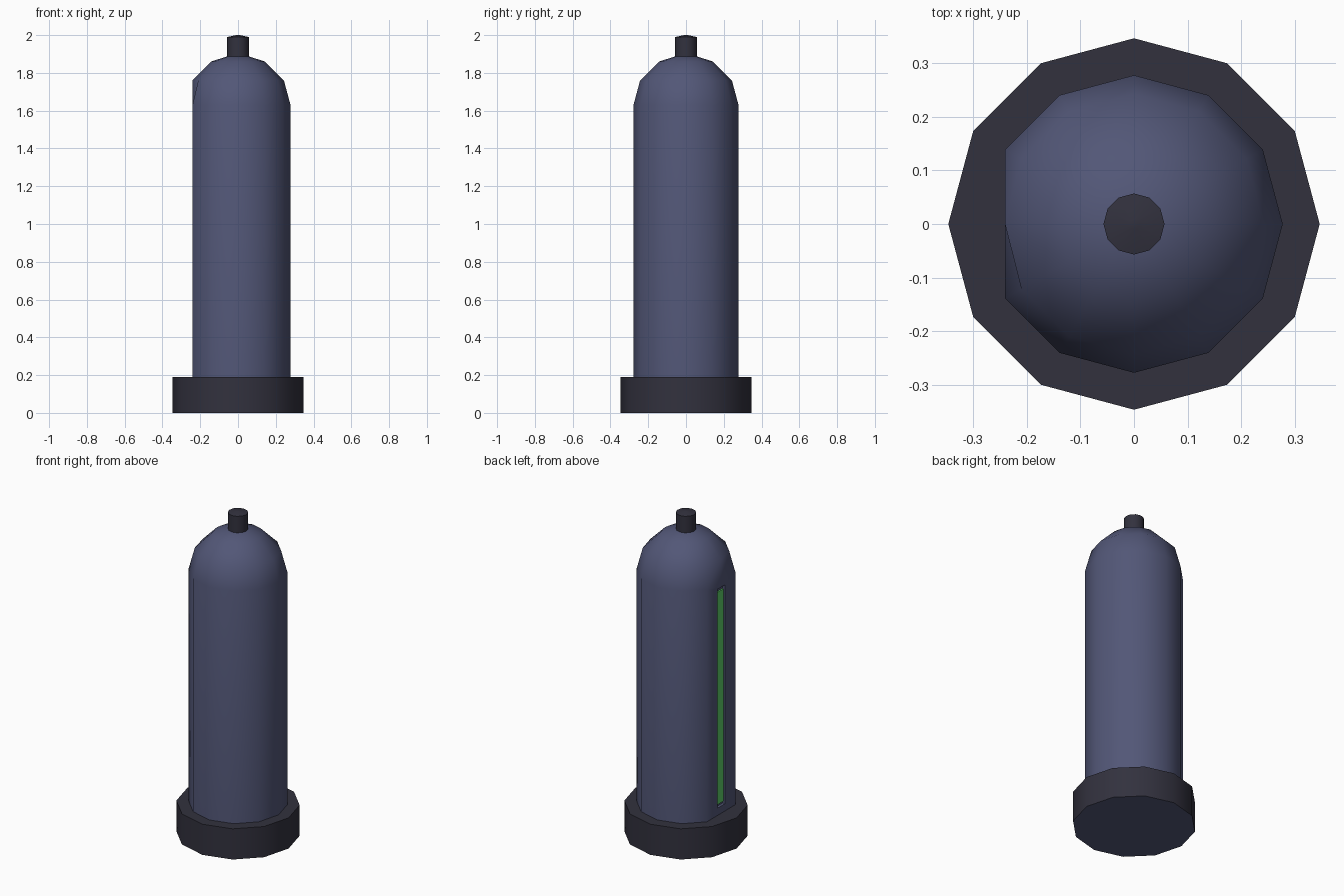
import bpy, bmesh, math

if "Cube" in bpy.data.objects:
    bpy.data.objects.remove(bpy.data.objects["Cube"])


def material(name, rgb):
    m = bpy.data.materials.new(name)
    m.diffuse_color = (*rgb, 1)
    m.use_nodes = True
    m.node_tree.nodes["Principled BSDF"].inputs["Base Color"].default_value = m.diffuse_color
    return m


blue = material("slate blue", (0.085, 0.095, 0.185))
dark = material("charcoal", (0.032, 0.031, 0.048))
green = material("level green", (0.11, 0.60, 0.135))


def lathe(name, profile, mats, min_x=-9, sides=12):
    """Turn (radius, z) points into a closed 12-sided solid, flattened at min_x."""
    bm = bmesh.new()
    rings = []
    for r, z in profile:
        ring = []
        for i in range(sides):
            a = 2 * math.pi * i / sides
            ring.append(bm.verts.new((max(r * math.cos(a), min_x), r * math.sin(a), z)))
        rings.append(ring)
    for lo, hi in zip(rings, rings[1:]):
        for i in range(sides):
            j = (i + 1) % sides
            bm.faces.new((lo[i], lo[j], hi[j], hi[i]))
    bm.faces.new(rings[0][::-1])
    bm.faces.new(rings[-1])
    bm.normal_update()
    me = bpy.data.meshes.new(name)
    bm.to_mesh(me)
    bm.free()
    for m in mats:
        me.materials.append(m)
    ob = bpy.data.objects.new(name, me)
    bpy.context.collection.objects.link(ob)
    return ob


def box(name, lo, hi, mat):
    bpy.ops.mesh.primitive_cube_add(size=1, location=[(a + b) / 2 for a, b in zip(lo, hi)])
    ob = bpy.context.object
    ob.name = name
    ob.scale = [b - a for a, b in zip(lo, hi)]
    ob.data.materials.append(mat)
    return ob


def smooth(ob):
    bpy.ops.object.select_all(action='DESELECT')
    bpy.context.view_layer.objects.active = ob
    ob.select_set(True)
    bpy.ops.object.shade_smooth_by_angle(angle=math.radians(45))


# Domed tank body with a flat on the -x side
flat_x = -0.241
body = lathe("tank_body", [(0.278, 0.1), (0.278, 1.63), (0.243, 1.76),
                           (0.142, 1.86), (0.05, 1.89)], [blue], flat_x)

# Slot for the level window, cut into the flat
cutter = box("slot_cutter", (-0.3, -0.037, 0.235), (-0.225, 0.037, 1.59), blue)
cutter.hide_render = True
mod = body.modifiers.new("slot", 'BOOLEAN')
mod.operation = 'DIFFERENCE'
mod.solver = 'EXACT'
mod.object = cutter
bpy.context.view_layer.objects.active = body
bpy.ops.object.modifier_apply(modifier=mod.name)
bpy.data.objects.remove(cutter)
smooth(body)

# Green level strip at the back of the slot
box("level_strip", (-0.233, -0.032, 0.25), (-0.224, 0.032, 1.565), green)

# Base collar, blue underneath
base = lathe("base_collar", [(0.347, 0), (0.347, 0.19)], [dark, blue])
for p in base.data.polygons:
    if p.normal.z < -0.5:
        p.material_index = 1
smooth(base)

# Valve stem with a slightly domed cap
stem = lathe("valve_stem", [(0.057, 1.86), (0.057, 1.99), (0.01, 2.0)], [dark])
smooth(stem)
